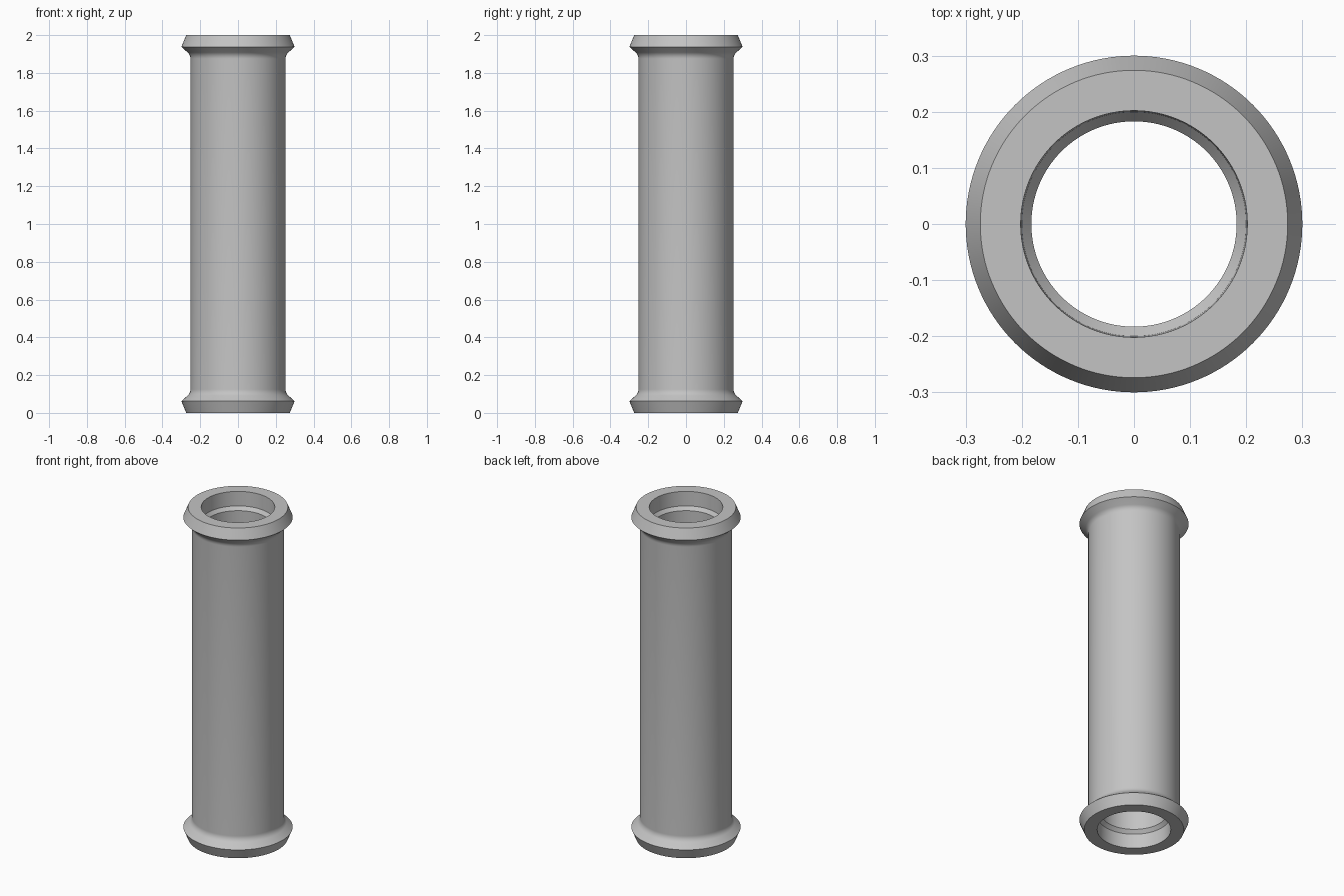
import bpy
import bmesh
from math import pi, sin, cos, radians

# Remove the default cube
cube = bpy.data.objects.get("Cube")
if cube:
    bpy.data.objects.remove(cube)

LENGTH, SEGMENTS = 2.0, 128
TUBE_R, FLARE_R, FACE_R = 0.252, 0.3, 0.274
SOCKET_R, BORE_R = 0.201, 0.183

# Plain grey metal
grey = bpy.data.materials.new("grey_metal")
grey.use_nodes = True
colour = (0.55, 0.55, 0.55, 1)
grey.diffuse_color = colour
grey.node_tree.nodes["Principled BSDF"].inputs["Base Color"].default_value = colour

# Fillet that blends the flared collar into the tube wall
FILLET, FILLET_TOP = 0.045, 0.125
fillet = [(TUBE_R + FILLET * (1 - cos(a)), FILLET_TOP - FILLET * sin(a))
          for a in (radians(48 * i / 6) for i in range(6, -1, -1))]

# Half profile (radius, height): bore, chamfered socket, end face, collar, fillet
end = [(BORE_R, 0.108), (SOCKET_R - 0.001, 0.087), (SOCKET_R + 0.001, 0),
       (FACE_R, 0), (FLARE_R, 0.062)] + fillet
profile = end + [(r, LENGTH - z) for r, z in reversed(end)]

# Revolve the closed profile
bm = bmesh.new()
verts = [bm.verts.new((r, 0, z)) for r, z in profile]
edges = [bm.edges.new((a, b)) for a, b in zip(verts, verts[1:] + verts[:1])]
bmesh.ops.spin(bm, geom=verts + edges, cent=(0, 0, 0), axis=(0, 0, 1),
               angle=2 * pi, steps=SEGMENTS, use_merge=True)
bmesh.ops.remove_doubles(bm, verts=bm.verts, dist=0.0001)
bmesh.ops.recalc_face_normals(bm, faces=bm.faces)
mesh = bpy.data.meshes.new("flanged_tube")
bm.to_mesh(mesh)
bm.free()
mesh.materials.append(grey)

tube = bpy.data.objects.new("flanged_tube", mesh)
bpy.context.collection.objects.link(tube)

# Smooth walls with crisp rims
bpy.ops.object.select_all(action='DESELECT')
tube.select_set(True)
bpy.context.view_layer.objects.active = tube
bpy.ops.object.shade_smooth_by_angle(angle=radians(30))
